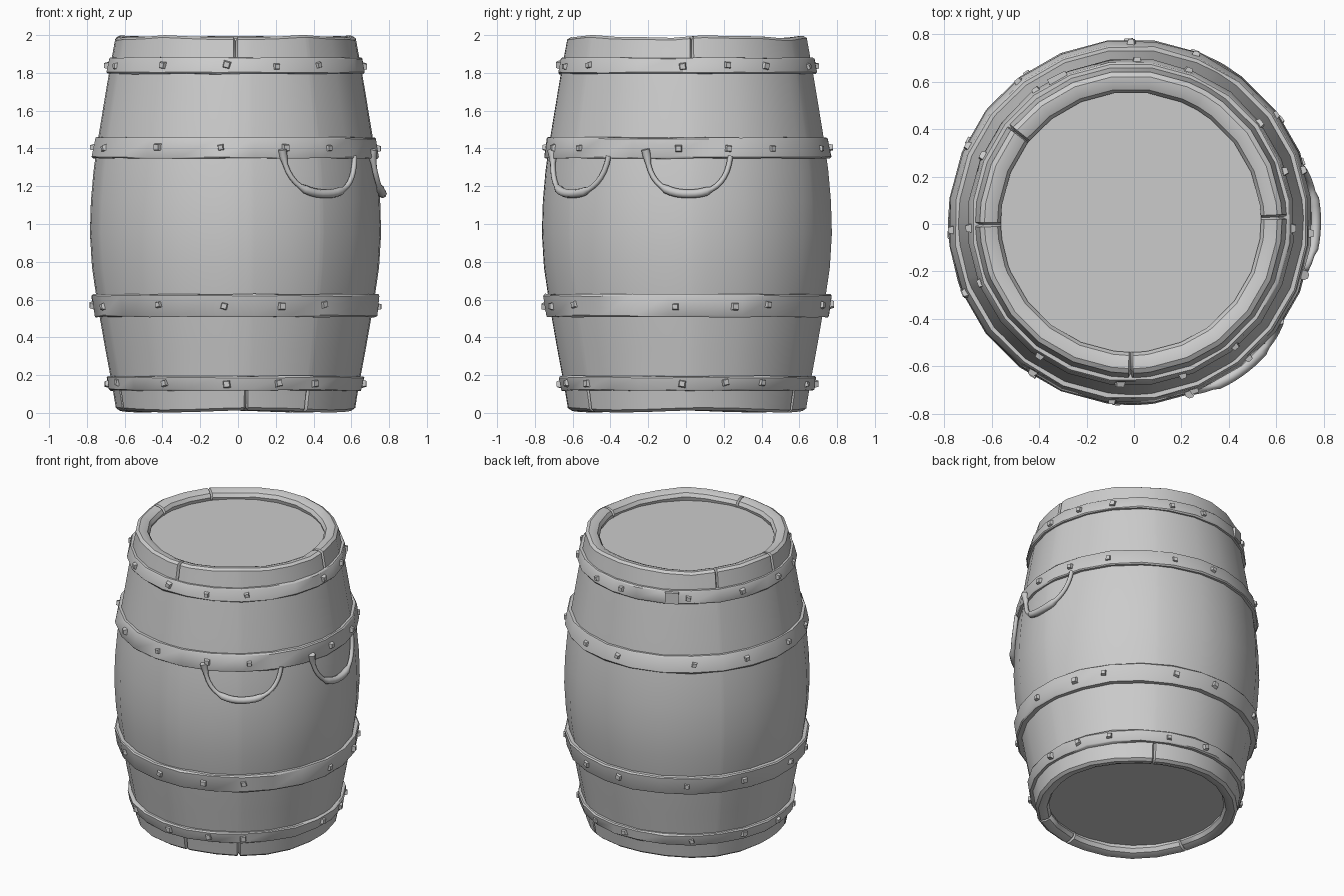
import bpy, bmesh, math, random
from mathutils import Matrix, Vector

if "Cube" in bpy.data.objects:
    bpy.data.objects.remove(bpy.data.objects["Cube"])

random.seed(4)
CX, CY = -0.013, 0.008          # barrel axis
grey = bpy.data.materials.new("plain_grey")
grey.diffuse_color = (0.6, 0.6, 0.6, 1)
grey.use_nodes = True
grey.node_tree.nodes["Principled BSDF"].inputs["Base Color"].default_value = grey.diffuse_color


def finish(name, bm, angle=35):
    bmesh.ops.recalc_face_normals(bm, faces=bm.faces)
    me = bpy.data.meshes.new(name)
    bm.to_mesh(me)
    bm.free()
    me.materials.append(grey)
    me.shade_smooth()
    me.set_sharp_from_angle(angle=math.radians(angle))
    ob = bpy.data.objects.new(name, me)
    bpy.context.collection.objects.link(ob)
    return ob


def polar(r, deg, z):
    a = math.radians(deg)
    return Vector((CX + r * math.cos(a), CY + r * math.sin(a), z))


def revolve(name, profile, angles, tweak, closed):
    bm = bmesh.new()
    cols = [[bm.verts.new(polar(*tweak(r, a, z))) for r, z in profile] for a in angles]
    n = len(profile)
    for i, c in enumerate(cols):
        d = cols[(i + 1) % len(cols)]
        for j in range(n if closed else n - 1):
            k = (j + 1) % n
            bm.faces.new((c[j], d[j], d[k], c[k]))
    return finish(name, bm)


# Staved body: open profile with rounded rims, cracks cut at chosen angles
top_cracks = [2, 142, 181, 270]
low_cracks = [200, 275, 306, 60]
angles = [i * 15 + 7.5 for i in range(24)]
for c in top_cracks + low_cracks:
    angles += [c - 0.9, c, c + 0.9]
angles.sort()


def body_tweak(r, a, z):
    if z > 1.9:
        z += 0.006 * math.sin(math.radians(a * 5)) + 0.003 * math.sin(math.radians(a * 11))
        if a in top_cracks:
            r, z = r - (0.018 if r > 0.6 else 0), z - 0.02
    if z < 0.11:
        z += 0.006 * math.sin(math.radians(a * 4 + 50))
        if a in low_cracks:
            r, z = r - (0.015 if r > 0.6 else 0), z + 0.015
    return r, a, z


body = [(0.56, 0.09), (0.548, 0.045), (0.562, 0.02), (0.59, 0.009), (0.615, 0.008),
        (0.634, 0.022), (0.645, 0.09), (0.66, 0.18), (0.69, 0.34), (0.718, 0.5),
        (0.738, 0.62), (0.76, 0.77), (0.771, 0.95), (0.766, 1.12), (0.752, 1.28),
        (0.733, 1.42), (0.71, 1.56), (0.687, 1.7), (0.663, 1.84), (0.648, 1.92),
        (0.637, 1.98), (0.617, 1.992), (0.59, 1.99), (0.562, 1.978),
        (0.548, 1.955), (0.56, 1.91)]
revolve("barrel_body", body, angles, body_tweak, False)

# Lids, slightly recessed
for name, z in (("top_lid", 1.925), ("bottom_lid", 0.075)):
    bm = bmesh.new()
    bmesh.ops.create_cone(bm, cap_ends=True, segments=24, radius1=0.562, radius2=0.562,
                          depth=0.02, matrix=Matrix.Translation((CX, CY, z)))
    finish(name, bm)

# Hoops: (bottom z, top z, bottom radius, top radius)
hoops = [("lowest_hoop", 0.118, 0.195, 0.675, 0.685),
         ("lower_hoop", 0.508, 0.628, 0.755, 0.768),
         ("upper_hoop", 1.348, 1.458, 0.766, 0.75),
         ("highest_hoop", 1.795, 1.88, 0.69, 0.677)]
rivet_angles = [-158, -124, -95, -71, -51, -4, 18, 36, 68, 89, 127, 155, 184]


def hoop_tweak(r, a, z):
    return r + random.uniform(-.003, .003), a, z + random.uniform(-.003, .003)


for name, z0, z1, r0, r1 in hoops:
    prof = [(r0 - 0.06, z0), (r0 - 0.006, z0), (r0, z0 + 0.008),
            (r1, z1 - 0.008), (r1 - 0.006, z1), (r1 - 0.06, z1)]
    revolve(name, prof, [i * 15 + 7.5 for i in range(24)], hoop_tweak, True)
    # Hammered square rivets
    bm = bmesh.new()
    for a in rivet_angles:
        a += random.uniform(-2, 2)
        s = random.uniform(0.036, 0.046)
        pos = polar((r0 + r1) / 2 - 0.004, a, (z0 + z1) / 2 + random.uniform(-.006, .006))
        m = (Matrix.Translation(pos) @ Matrix.Rotation(math.radians(a), 4, 'Z')
             @ Matrix.Rotation(math.pi / 2, 4, 'Y')
             @ Matrix.Rotation(random.uniform(-0.3, 0.3), 4, 'Z'))
        bmesh.ops.create_cone(bm, cap_ends=True, segments=4, radius1=s * 0.72,
                              radius2=s * 0.45, depth=0.034,
                              matrix=m @ Matrix.Rotation(math.pi / 4, 4, 'Z'))
    finish(name + "_rivets", bm, 30)

# Bent plate joining the ends of the highest hoop
bm = bmesh.new()
bmesh.ops.create_cube(bm, size=1, matrix=polar(0.672, 117, 1.835).to_4d() and (
    Matrix.Translation(polar(0.672, 117, 1.835))
    @ Matrix.Rotation(math.radians(117), 4, 'Z') @ Matrix.Diagonal((0.045, 0.085, 0.075, 1))))
finish("hoop_joint_plate", bm)


# Hanging handles: tubes draped over the side, thicker at the grip
def handle(name, centre, half):
    bm = bmesh.new()
    steps, sides, rings = 20, 8, []
    path = []
    for i in range(steps + 1):
        t = -1 + 2 * i / steps
        z = 1.16 + 0.2 * abs(t) ** 2.3
        path.append(polar(0.778 - 0.022 * abs(t) ** 2, centre + half * math.sin(t * 1.35) / math.sin(1.35), z))
    path.insert(0, polar(0.763, centre - half * 1.03, 1.395))
    out = polar(1, centre, 0) - polar(0, centre, 0)
    for i, p in enumerate(path):
        tan = (path[min(i + 1, len(path) - 1)] - path[max(i - 1, 0)]).normalized()
        u = tan.cross(out).normalized()
        v = tan.cross(u).normalized()
        t = abs(2 * i / (len(path) - 1) - 1)
        w = 0.023 if t < 0.35 else (0.022 if i < 2 else 0.014)
        rings.append([bm.verts.new(p + w * (u * math.cos(k * math.tau / sides)
                      + v * math.sin(k * math.tau / sides))) for k in range(sides)])
    for a, b in zip(rings, rings[1:]):
        for k in range(sides):
            bm.faces.new((a[k], a[(k + 1) % sides], b[(k + 1) % sides], b[k]))
    bm.faces.new(rings[0])
    bm.faces.new(rings[-1])
    finish(name, bm, 50)


handle("right_handle", 0.5, 17)
handle("front_right_handle", -52, 18.5)
